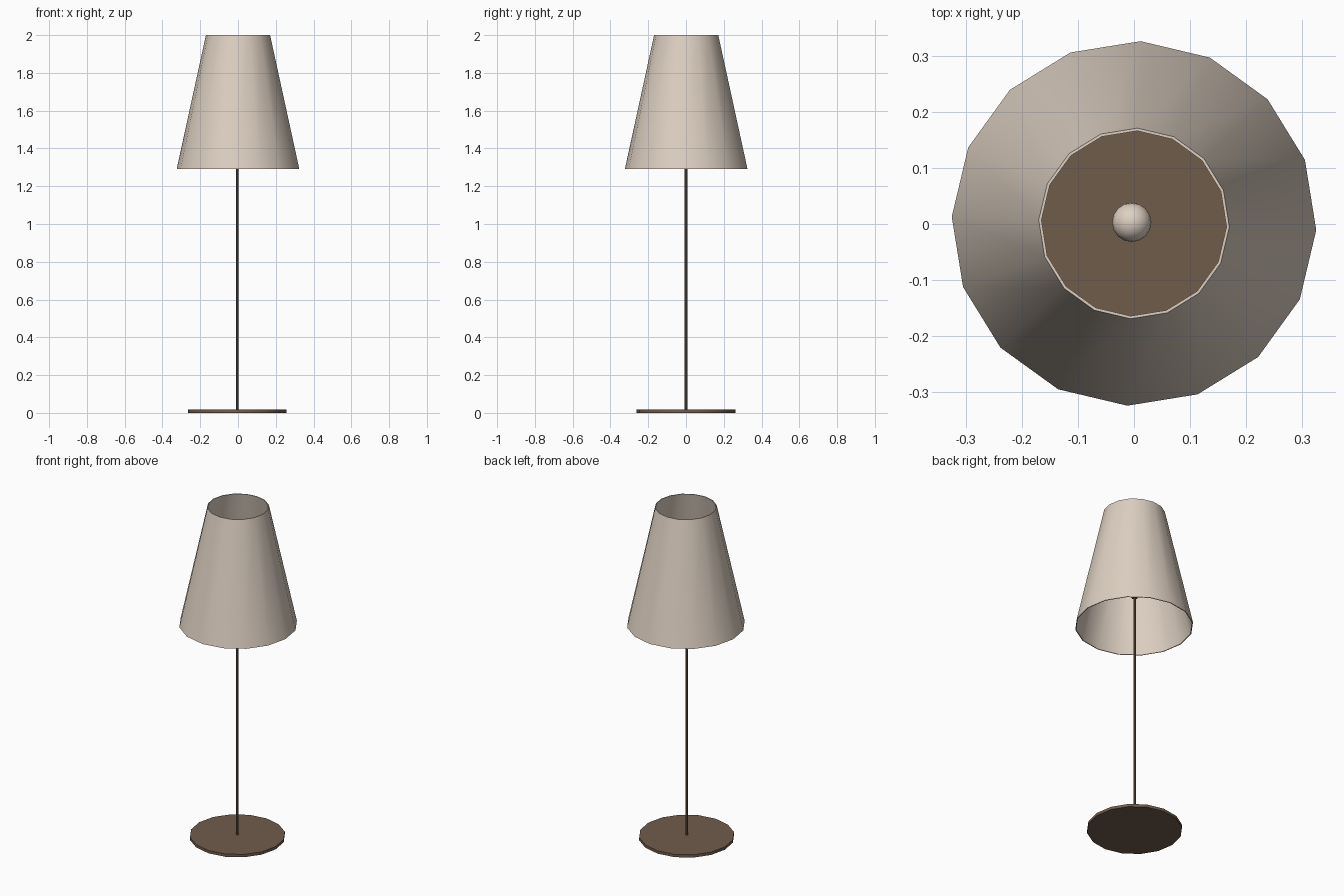
import bpy, bmesh, math

if "Cube" in bpy.data.objects:
    bpy.data.objects.remove(bpy.data.objects["Cube"])

def material(name, rgb):
    m = bpy.data.materials.new(name)
    lin = [((c / 255 + 0.055) / 1.055) ** 2.4 for c in rgb]
    m.diffuse_color = (*lin, 1)
    m.use_nodes = True
    m.node_tree.nodes["Principled BSDF"].inputs["Base Color"].default_value = m.diffuse_color
    return m

cream = material("cream fabric", (222, 208, 194))
bronze = material("bronze metal", (112, 92, 75))

def lathe(name, profile, sides, mat, center=(0, 0), turn=0.0, closed=False):
    """Revolve (radius, z) points round the vertical axis; radius 0 makes a pole."""
    bm = bmesh.new()
    rings = []
    for r, z in profile:
        if r == 0:
            rings.append([bm.verts.new((0, 0, z))] * sides)
        else:
            rings.append([bm.verts.new((r * math.cos(turn + math.tau * i / sides),
                                        r * math.sin(turn + math.tau * i / sides), z))
                          for i in range(sides)])
    pairs = list(zip(rings, rings[1:])) + ([(rings[-1], rings[0])] if closed else [])
    for a, b in pairs:
        for i in range(sides):
            j = (i + 1) % sides
            bm.faces.new(list(dict.fromkeys((a[i], a[j], b[j], b[i]))))
    bmesh.ops.recalc_face_normals(bm, faces=bm.faces[:])
    me = bpy.data.meshes.new(name)
    bm.to_mesh(me)
    bm.free()
    me.materials.append(mat)
    ob = bpy.data.objects.new(name, me)
    ob.location = (*center, 0)
    bpy.context.collection.objects.link(ob)
    bpy.ops.object.select_all(action='DESELECT')
    ob.select_set(True)
    bpy.context.view_layer.objects.active = ob
    bpy.ops.object.shade_smooth_by_angle(angle=math.radians(40))
    return ob

TURN = math.radians(-2.1)
MID = (-0.004, 0.0)

# Round foot plate
lathe("base", [(0, 0), (0.262, 0), (0.262, 0.017), (0, 0.017)], 16, bronze, MID, TURN)
# Thin upright
lathe("pole", [(0, 0.01), (0.007, 0.01), (0.007, 1.48), (0, 1.48)], 8, bronze, MID)
# Bulb holder
lathe("socket", [(0, 1.47), (0.016, 1.47), (0.016, 1.55), (0, 1.55)], 12, bronze, MID)
# Round bulb
R, N = 0.035, 10
bulb = [(0 if k in (0, N) else R * math.sin(math.pi * k / N),
         1.575 - R * math.cos(math.pi * k / N)) for k in range(N + 1)]
lathe("bulb", bulb, 16, cream, (-0.004, 0.003))
# Hollow tapered shade with a thin wall
lathe("shade", [(0.325, 1.29), (0.17, 2.0), (0.165, 2.0), (0.320, 1.29)],
      16, cream, (0, 0.001), TURN, closed=True)
